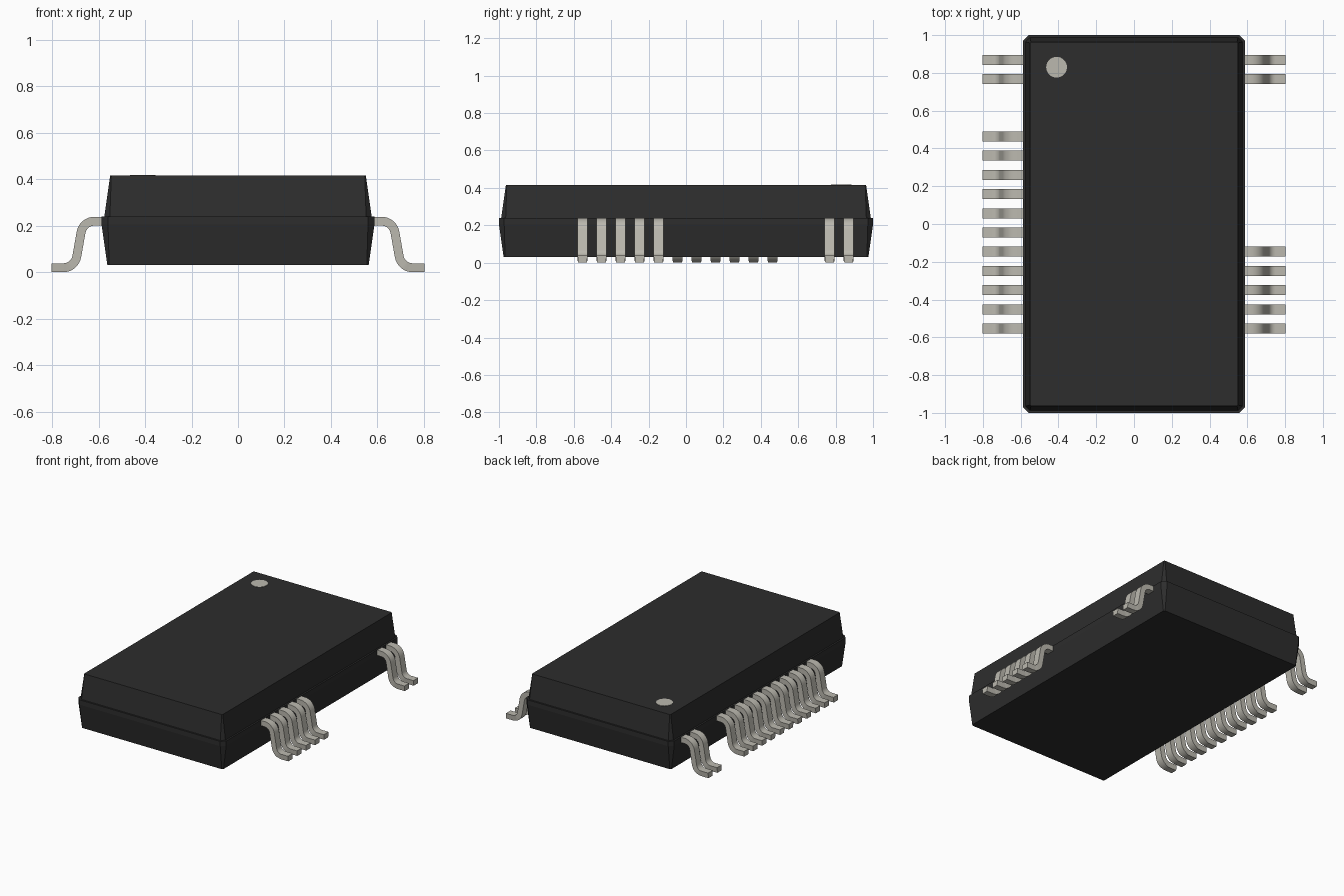
import bpy, bmesh, math

cube = bpy.data.objects.get("Cube")
if cube:
    bpy.data.objects.remove(cube, do_unlink=True)


def material(name, rgb):
    m = bpy.data.materials.new(name)
    m.use_nodes = True
    m.diffuse_color = (*rgb, 1)
    bsdf = m.node_tree.nodes["Principled BSDF"]
    bsdf.inputs["Base Color"].default_value = (*rgb, 1)
    bsdf.inputs["Roughness"].default_value = 0.6
    return m


BLACK = material("black plastic", (0.026, 0.026, 0.026))
METAL = material("tinned metal", (0.50, 0.485, 0.43))


def loft(name, rings, mat):
    """Mesh from matching closed rings of points, capped at both ends."""
    bm = bmesh.new()
    loops = [[bm.verts.new(p) for p in ring] for ring in rings]
    n = len(loops[0])
    for a, b in zip(loops, loops[1:]):
        for i in range(n):
            j = (i + 1) % n
            bm.faces.new((a[i], a[j], b[j], b[i]))
    bm.faces.new(loops[0])
    bm.faces.new(loops[-1])
    bmesh.ops.recalc_face_normals(bm, faces=bm.faces)
    mesh = bpy.data.meshes.new(name)
    bm.to_mesh(mesh)
    bm.free()
    mesh.materials.append(mat)
    return mesh


def place(name, mesh, location=(0, 0, 0)):
    ob = bpy.data.objects.new(name, mesh)
    ob.location = location
    bpy.context.collection.objects.link(ob)
    return ob


# Package body: octagonal rings with a raised parting band
def octagon(hx, hy, c, z):
    return [(hx - c, -hy, z), (hx, c - hy, z), (hx, hy - c, z), (hx - c, hy, z),
            (c - hx, hy, z), (-hx, hy - c, z), (-hx, c - hy, z), (c - hx, -hy, z)]


place("body", loft("body", [
    octagon(0.562, 0.975, 0.008, 0.03),
    octagon(0.587, 1.0, 0.028, 0.205),
    octagon(0.587, 1.0, 0.028, 0.24),
    octagon(0.575, 0.988, 0.024, 0.24),
    octagon(0.55, 0.963, 0.005, 0.415)], BLACK))

# Pin one marker: thin disc on the top face
disc = [(0.055 * math.cos(k * math.tau / 32), 0.055 * math.sin(k * math.tau / 32))
        for k in range(32)]
place("pin_one_marker", loft("pin_one_marker", [
    [(x, y, z) for x, y in disc] for z in (-0.002, 0.002)], METAL), (-0.41, 0.83, 0.415))

# Gull-wing lead: two 80 degree bends joined by a sloping leg
THICK, WIDTH, RADIUS, BEND, STEPS = 0.038, 0.053, 0.058, math.radians(80), 8
TOP_Z, FOOT_Z, TIP_X = 0.219, THICK / 2, 0.803


def lead_path():
    """Centreline points as (x, z, downward angle)."""
    drop = RADIUS * (1 - math.cos(BEND))
    leg = TOP_Z - FOOT_Z - 2 * drop
    bend_x = 0.618
    foot_x = bend_x + 2 * RADIUS * math.sin(BEND) + leg / math.tan(BEND)
    angles = [BEND * k / STEPS for k in range(STEPS + 1)]
    path = [(0.56, TOP_Z, 0)]
    path += [(bend_x + RADIUS * math.sin(a), TOP_Z - RADIUS * (1 - math.cos(a)), a)
             for a in angles]
    path += [(foot_x - RADIUS * math.sin(a), FOOT_Z + RADIUS * (1 - math.cos(a)), a)
             for a in reversed(angles)]
    return path + [(TIP_X, FOOT_Z, 0)]


def lead_mesh(name, side):
    rings = []
    h = THICK / 2
    for x, z, a in lead_path():
        nx, nz = math.sin(a) * h, math.cos(a) * h
        w = WIDTH / 2
        under = w * (0.87 if z - nz < 0.005 else 1)  # foot narrows underneath
        rings.append([(side * (x + nx), -w, z + nz), (side * (x + nx), w, z + nz),
                      (side * (x - nx), under, z - nz), (side * (x - nx), -under, z - nz)])
    return loft(name, rings, METAL)


PITCH, FIRST_Y = 0.1016, -0.553
slots = {"left": (1, [0, 1, 2, 3, 4, 13, 14]),
         "right": (-1, list(range(11)) + [13, 14])}
for label, (side, rows) in slots.items():
    mesh = lead_mesh(label + "_lead", side)
    for i, row in enumerate(rows):
        ob = place(f"{label}_lead_{i + 1}", mesh, (0, FIRST_Y + row * PITCH, 0))
        if i == 0:  # the mesh is shared, so shade it once
            bpy.ops.object.select_all(action='DESELECT')
            ob.select_set(True)
            bpy.context.view_layer.objects.active = ob
            bpy.ops.object.shade_smooth_by_angle(angle=math.radians(30))
